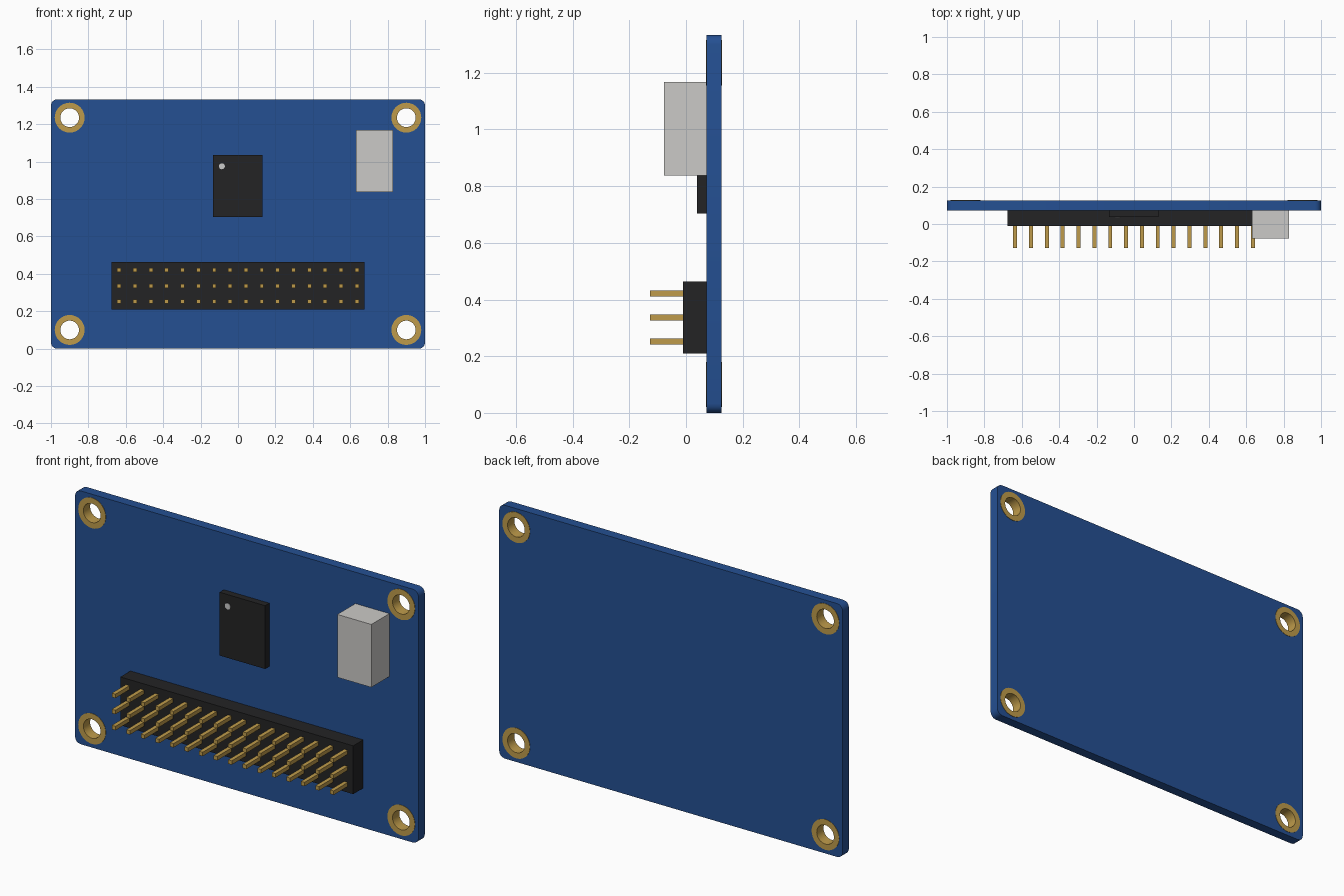
import bpy, bmesh
from math import pi, sin, cos, radians
from mathutils import Matrix

if "Cube" in bpy.data.objects:
    bpy.data.objects.remove(bpy.data.objects["Cube"])


def material(name, rgb):
    m = bpy.data.materials.new(name)
    m.diffuse_color = (*rgb, 1)
    m.use_nodes = True
    m.node_tree.nodes["Principled BSDF"].inputs["Base Color"].default_value = m.diffuse_color
    return m


BLUE = material("board_blue", (0.018, 0.08, 0.29))
GOLD = material("contact_gold", (0.52, 0.33, 0.07))
BLACK = material("plastic_black", (0.017, 0.017, 0.018))
SILVER = material("shell_silver", (0.60, 0.59, 0.57))
WHITE = material("marker_white", (0.75, 0.75, 0.75))


def circle(x, z, r, n=32):
    return [(x + r * cos(2 * pi * i / n), z + r * sin(2 * pi * i / n)) for i in range(n)]


def rounded_rect(x0, z0, x1, z1, r, seg=4):
    corners = [(x1 - r, z1 - r), (x0 + r, z1 - r), (x0 + r, z0 + r), (x1 - r, z0 + r)]
    return [(cx + r * cos(pi / 2 * (k + i / seg)), cz + r * sin(pi / 2 * (k + i / seg)))
            for k, (cx, cz) in enumerate(corners) for i in range(seg + 1)]


def plate(name, loops, y0, y1, mat):
    """Outline (with optional hole loops) in the xz plane, extruded from y0 to y1."""
    cu = bpy.data.curves.new(name, 'CURVE')
    cu.dimensions = '2D'
    cu.fill_mode = 'BOTH'
    cu.extrude = (y1 - y0) / 2
    for pts in loops:
        s = cu.splines.new('POLY')
        s.points.add(len(pts) - 1)
        for p, (x, z) in zip(s.points, pts):
            p.co = (x, z, 0, 1)
        s.use_cyclic_u = True
    ob = bpy.data.objects.new(name, cu)
    bpy.context.collection.objects.link(ob)
    bpy.ops.object.select_all(action='DESELECT')
    ob.select_set(True)
    bpy.context.view_layer.objects.active = ob
    bpy.ops.object.convert(target='MESH')
    ob = bpy.context.object
    # stand the plate upright and weld caps to walls
    bm = bmesh.new()
    bm.from_mesh(ob.data)
    bm.transform(Matrix.Translation((0, (y0 + y1) / 2, 0)) @ Matrix.Rotation(pi / 2, 4, 'X'))
    bmesh.ops.remove_doubles(bm, verts=bm.verts, dist=1e-5)
    bmesh.ops.recalc_face_normals(bm, faces=bm.faces)
    bm.to_mesh(ob.data)
    bm.free()
    ob.data.materials.clear()
    ob.data.materials.append(mat)
    bpy.ops.object.shade_smooth_by_angle(angle=radians(30))
    return ob


def boxes(name, bounds, mat):
    """One mesh made of boxes given as (x0, x1, y0, y1, z0, z1)."""
    bm = bmesh.new()
    for x0, x1, y0, y1, z0, z1 in bounds:
        m = (Matrix.Translation(((x0 + x1) / 2, (y0 + y1) / 2, (z0 + z1) / 2))
             @ Matrix.Diagonal((x1 - x0, y1 - y0, z1 - z0, 1)))
        bmesh.ops.create_cube(bm, size=1, matrix=m)
    me = bpy.data.meshes.new(name)
    bm.to_mesh(me)
    bm.free()
    me.materials.append(mat)
    ob = bpy.data.objects.new(name, me)
    bpy.context.collection.objects.link(ob)
    return ob


FRONT, BACK = 0.073, 0.125

# Circuit board with four mounting holes
holes = [(x, z) for x in (-0.9, 0.9) for z in (0.1, 1.235)]
plate("circuit_board",
      [rounded_rect(-1, 0, 1, 1.333, 0.033)] + [circle(x, z, 0.051) for x, z in holes],
      FRONT, BACK, BLUE)

# Gold-plated rings lining the holes
for i, (x, z) in enumerate(holes):
    plate(f"mounting_ring_{i + 1}", [circle(x, z, 0.08), circle(x, z, 0.05)],
          FRONT - 0.002, BACK + 0.002, GOLD)

# Main chip with orientation dot
boxes("chip", [(-0.133, 0.131, 0.038, FRONT, 0.703, 1.036)], BLACK)
plate("chip_dot", [circle(-0.086, 0.975, 0.016, 24)], 0.036, 0.039, WHITE)

# Socket block
boxes("socket", [(0.632, 0.83, -0.077, FRONT, 0.837, 1.168)], SILVER)

# Pin header: 16 columns by 3 rows
PITCH, MID_Z, H = 0.0847, 0.336, 0.0105
boxes("pin_header", [(-8 * PITCH, 8 * PITCH, -0.01, FRONT,
                      MID_Z - 1.5 * PITCH, MID_Z + 1.5 * PITCH)], BLACK)
pins = []
for c in range(16):
    for r in range(3):
        x, z = (c - 7.5) * PITCH, MID_Z + (r - 1) * PITCH
        pins.append((x - H, x + H, -0.127, 0.0, z - H, z + H))
boxes("header_pins", pins, GOLD)
